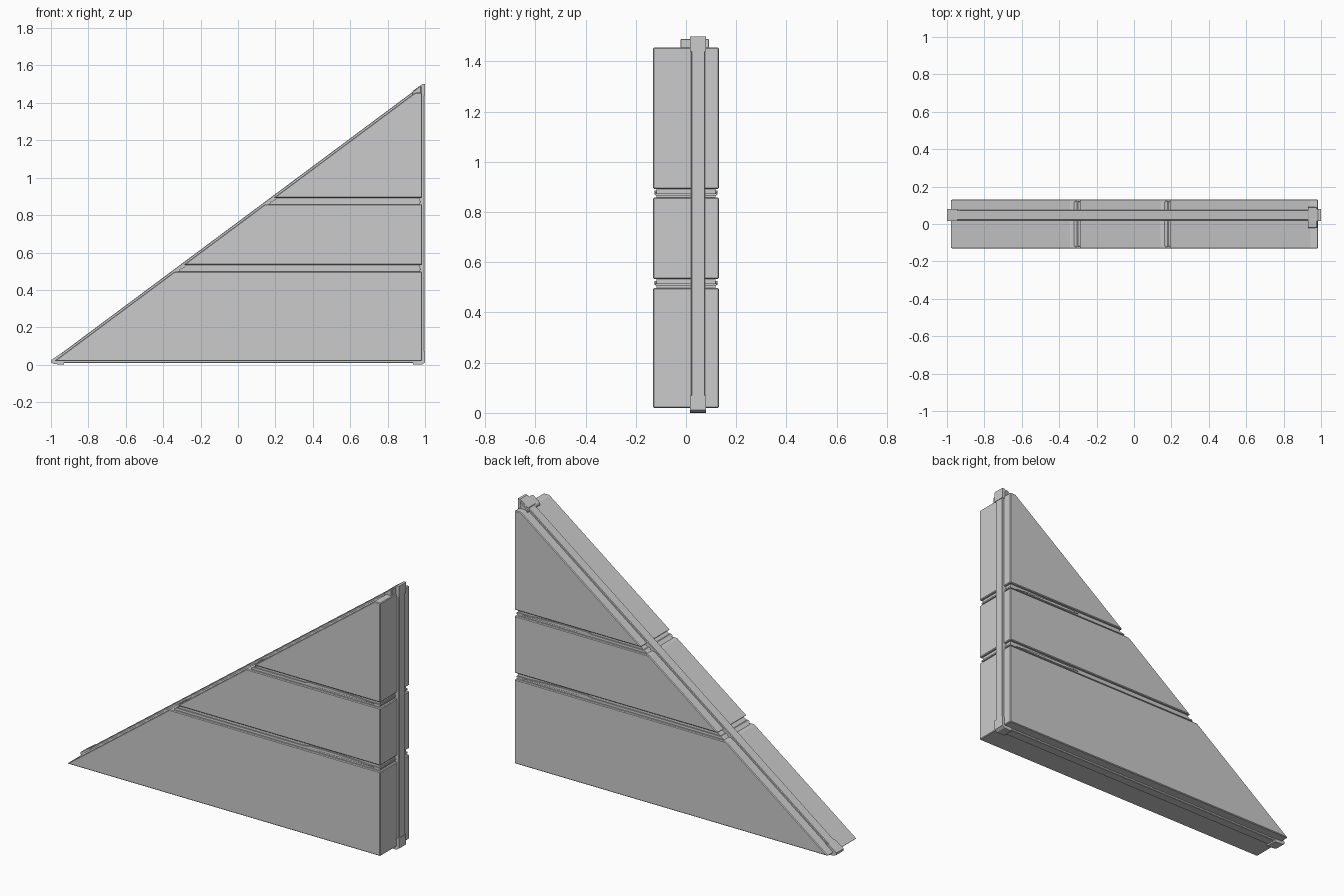
import bpy, bmesh, math

if "Cube" in bpy.data.objects:
    bpy.data.objects.remove(bpy.data.objects["Cube"])

SLOPE = 0.744


def hyp_x(z, inset=0.0):
    """x of the sloping edge at height z, moved right by inset"""
    return -1 + (z - 0.02) / SLOPE + inset


def prism(name, pts, y0, y1, bevel=0.0):
    """Extrude an (x, z) outline from y0 to y1"""
    bm = bmesh.new()
    face = bm.faces.new([bm.verts.new((x, y0, z)) for x, z in pts])
    ext = bmesh.ops.extrude_face_region(bm, geom=[face])
    moved = [v for v in ext["geom"] if isinstance(v, bmesh.types.BMVert)]
    bmesh.ops.translate(bm, verts=moved, vec=(0, y1 - y0, 0))
    bmesh.ops.recalc_face_normals(bm, faces=bm.faces)
    mesh = bpy.data.meshes.new(name)
    bm.to_mesh(mesh)
    bm.free()
    ob = bpy.data.objects.new(name, mesh)
    bpy.context.collection.objects.link(ob)
    if bevel:
        mod = ob.modifiers.new("bevel", 'BEVEL')
        mod.width = bevel
        mod.segments = 1
        mod.limit_method = 'ANGLE'
        mod.angle_limit = math.radians(30)
    return ob


def course(name, z0, z1, inset, right, half, bevel=0.0):
    """One layer of the wall, trimmed by the sloping edge"""
    return prism(name, [(hyp_x(z0, inset), z0), (right, z0),
                        (right, z1), (hyp_x(z1, inset), z1)],
                 -half, half, bevel)


# Three stone slabs
for name, z0, z1 in (("lower_slab", 0.02, 0.498),
                     ("middle_slab", 0.534, 0.858),
                     ("upper_slab", 0.892, 1.455)):
    course(name, z0, z1, 0.018, 0.985, 0.131, 0.004)

# Recessed joints between the slabs, with a thin ledge and worn chips
for name, z in (("lower_joint", 0.498), ("upper_joint", 0.858)):
    course(name, z, z + 0.036, 0.036, 0.972, 0.117)
    course(name + "_ledge", z + 0.009, z + 0.017, 0.03, 0.978, 0.122)
    for side in (-1, 1):
        ya, yb = sorted((side * 0.11, side * 0.125))
        prism(name + "_chip", [(0.50, z + 0.018), (0.60, z + 0.012),
                               (0.94, z + 0.012), (0.86, z + 0.02),
                               (0.68, z + 0.027), (0.54, z + 0.026)], ya, yb)

# Frame rails along the slope, the upright end and the base
Y0, Y1 = 0.02, 0.076
prism("slope_rail", [(-1.0, 0.02), (-0.93, 0.02), (0.985, 1.445), (0.985, 1.497)],
      Y0, Y1, 0.003)
prism("upright_rail", [(0.94, 0.02), (0.997, 0.02), (0.997, 1.49), (0.975, 1.49),
                       (0.94, 1.44)], Y0, Y1, 0.003)
prism("base_rail", [(-0.98, 0.009), (0.99, 0.009), (0.99, 0.05), (-0.93, 0.05)],
      Y0, Y1, 0.003)

# Joint blocks where the rails meet
E0, E1 = 0.015, 0.08
prism("toe_block", [(-1.0, 0.012), (-0.985, 0.004), (-0.93, 0.0), (-0.93, 0.06),
                    (-0.95, 0.059), (-1.0, 0.024)], E0, E1)
prism("heel_block", [(0.935, 0.0), (0.985, 0.002), (1.0, 0.012), (1.0, 0.07),
                     (0.935, 0.07)], E0, E1)
prism("apex_block", [(0.935, 1.44), (1.0, 1.44), (1.0, 1.5), (0.985, 1.5),
                     (0.935, 1.464)], E0, E1)

# Stepped cap under the apex
prism("apex_cap", [(0.93, 1.44), (0.98, 1.44), (0.98, 1.49), (0.972, 1.49),
                   (0.93, 1.457)], -0.022, 0.092, 0.003)
